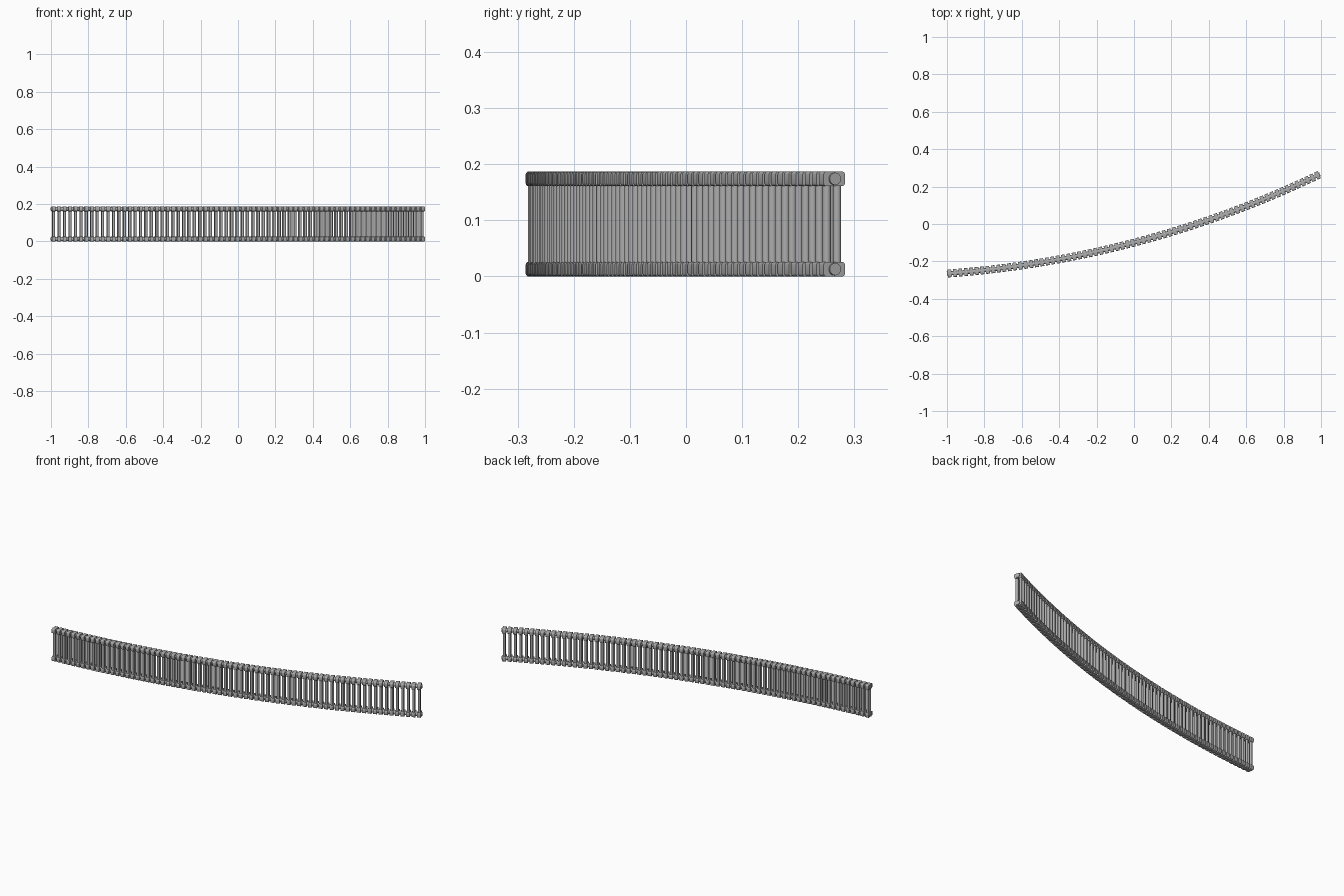
import bpy, bmesh, math
from mathutils import Matrix, Vector

if "Cube" in bpy.data.objects:
    bpy.data.objects.remove(bpy.data.objects["Cube"])

# Overall dimensions
COUNT = 71
HEIGHT, DEPTH = 0.187, 0.042
HEAD_THICK, HEAD_HIGH = 0.020, 0.026
TUBE_R, TUBE_OFFSET, HUB_R = 0.0073, 0.0102, 0.011
START, END, SAGITTA = Vector((-0.986, -0.264)), Vector((0.981, 0.260)), 0.095

# Arc through both end sections
chord = END - START
radius = chord.length ** 2 / (8 * SAGITTA) + SAGITTA / 2
half_angle = math.asin(chord.length / 2 / radius)
tilt = math.atan2(chord.y, chord.x)
normal = Vector((-math.sin(tilt), math.cos(tilt)))
centre = (START + END) / 2 + normal * (radius - SAGITTA)
pitch = 2 * half_angle * radius / (COUNT - 1)

grey = bpy.data.materials.new("light grey paint")
grey.use_nodes = True
colour = (0.42, 0.42, 0.42, 1)
grey.diffuse_color = colour
grey.node_tree.nodes["Principled BSDF"].inputs["Base Color"].default_value = colour


def frames():
    """Placement of every section along the arc."""
    for i in range(COUNT):
        a = tilt - half_angle + 2 * half_angle * i / (COUNT - 1)
        x = centre.x + radius * math.sin(a)
        y = centre.y - radius * math.cos(a)
        yield Matrix.Translation((x, y, 0)) @ Matrix.Rotation(a, 4, 'Z')


def make_part(name, build):
    """Build one section's piece and repeat it along the arc."""
    unit = bmesh.new()
    build(unit)
    piece = bpy.data.meshes.new(name + " piece")
    unit.to_mesh(piece)
    unit.free()
    whole = bmesh.new()
    for frame in frames():
        first = len(whole.verts)
        whole.from_mesh(piece)
        whole.verts.ensure_lookup_table()
        bmesh.ops.transform(whole, matrix=frame, verts=whole.verts[first:])
    mesh = bpy.data.meshes.new(name)
    whole.to_mesh(mesh)
    whole.free()
    bpy.data.meshes.remove(piece)
    mesh.materials.append(grey)
    obj = bpy.data.objects.new(name, mesh)
    bpy.context.collection.objects.link(obj)
    bpy.ops.object.select_all(action='DESELECT')
    obj.select_set(True)
    bpy.context.view_layer.objects.active = obj
    bpy.ops.object.shade_smooth_by_angle(angle=math.radians(35))


# Header block with rounded corners
def header(z):
    def build(bm):
        size = Matrix.Diagonal((HEAD_THICK, DEPTH, HEAD_HIGH, 1))
        bmesh.ops.create_cube(bm, size=1, matrix=Matrix.Translation((0, 0, z)) @ size)
        along = [e for e in bm.edges
                 if abs(e.verts[0].co.x - e.verts[1].co.x) > HEAD_THICK / 2]
        bmesh.ops.bevel(bm, geom=along, offset=0.005, segments=3,
                        profile=0.5, affect='EDGES')
    return build


# Round joint between neighbouring headers
def hub(z):
    def build(bm):
        place = Matrix.Translation((0, 0, z)) @ Matrix.Rotation(math.pi / 2, 4, 'Y')
        bmesh.ops.create_cone(bm, cap_ends=True, segments=20, radius1=HUB_R,
                              radius2=HUB_R, depth=pitch, matrix=place)
    return build


# Upright tube
def tube(y):
    def build(bm):
        bmesh.ops.create_cone(bm, cap_ends=True, segments=16, radius1=TUBE_R,
                              radius2=TUBE_R, depth=HEIGHT - HEAD_HIGH,
                              matrix=Matrix.Translation((0, y, HEIGHT / 2)))
    return build


for label, z in (("bottom", HEAD_HIGH / 2), ("top", HEIGHT - HEAD_HIGH / 2)):
    make_part(label + " headers", header(z))
    make_part(label + " hubs", hub(z))
for label, side in (("front", -1), ("back", 1)):
    make_part(label + " tubes", tube(side * TUBE_OFFSET))
